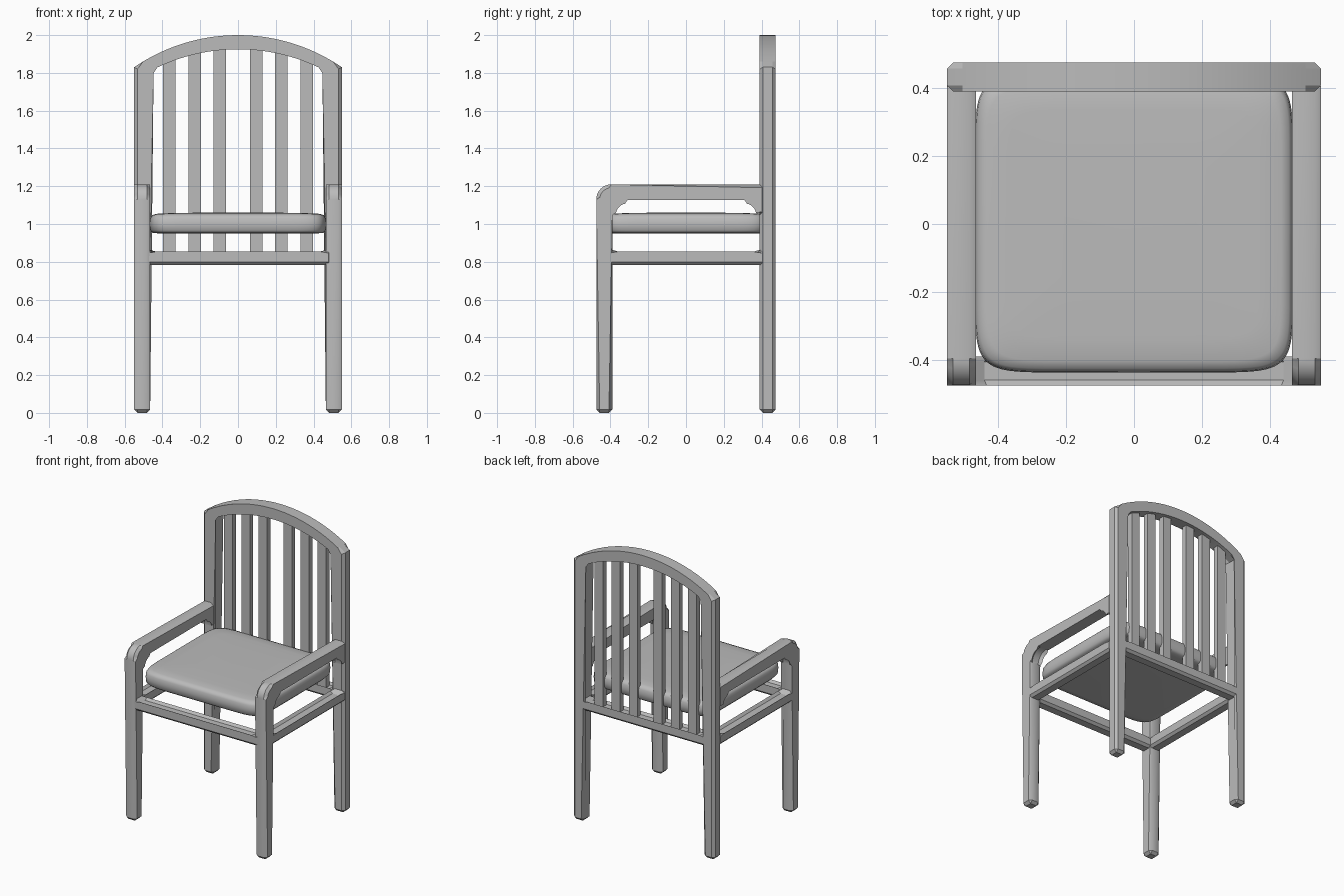
import bpy
import bmesh
from math import sin, cos, pi, radians, copysign

cube = bpy.data.objects.get("Cube")
if cube:
    bpy.data.objects.remove(cube, do_unlink=True)

GREY = (0.5, 0.5, 0.5, 1)
grey = bpy.data.materials.new("plain grey")
grey.use_nodes = True
grey.diffuse_color = GREY
grey.node_tree.nodes["Principled BSDF"].inputs["Base Color"].default_value = GREY

W, D = 0.55, 0.475        # half width and half depth of the frame
T = 0.085                 # thickness of legs and arms
WI, DI = W - T, D - T     # inner faces of the legs
CH = 0.018                # chamfer
RAIL_LOW, RAIL_TOP = 0.783, 0.838


def finish(name, bm, angle=30):
    bmesh.ops.recalc_face_normals(bm, faces=bm.faces)
    mesh = bpy.data.meshes.new(name)
    bm.to_mesh(mesh)
    bm.free()
    mesh.materials.append(grey)
    ob = bpy.data.objects.new(name, mesh)
    bpy.context.collection.objects.link(ob)
    bpy.ops.object.select_all(action="DESELECT")
    ob.select_set(True)
    bpy.context.view_layer.objects.active = ob
    bpy.ops.object.shade_smooth_by_angle(angle=radians(angle))
    return ob


def prism(name, outline, lo, hi, along, chamfer=CH):
    """Extrude a (horizontal, z) outline along x or y and chamfer its rims and feet."""
    bm = bmesh.new()

    def ring(d):
        return [bm.verts.new((d, h, z) if along == "x" else (h, d, z)) for h, z in outline]

    a, b = ring(lo), ring(hi)
    caps = [bm.faces.new(a), bm.faces.new(b)]
    rims = {e for f in caps for e in f.edges}
    for i in range(len(a)):
        j = (i + 1) % len(a)
        bm.faces.new((a[i], a[j], b[j], b[i]))
    feet = {e for e in bm.edges if e not in rims and e.verts[0].co.z < 0.001}
    if chamfer:
        bmesh.ops.bevel(bm, geom=list(rims | feet), offset=chamfer, segments=1,
                        affect="EDGES", clamp_overlap=False)
    return finish(name, bm)


def arc(cx, cz, r, start, end, n=8):
    angles = [radians(start + (end - start) * i / n) for i in range(n + 1)]
    return [(cx + r * cos(t), cz + r * sin(t)) for t in angles]


def bow(half, z_end, z_mid, n=24):
    """Shallow circular arch from -half to +half."""
    sag = z_mid - z_end
    r = (half * half + sag * sag) / (2 * sag)
    xs = [half * (2 * i / n - 1) for i in range(n + 1)]
    return [(x, z_mid - r + (r * r - x * x) ** 0.5) for x in xs]


# Back legs joined by the arched top
outer = [(-W, 0)] + bow(W, 1.83, 2.0) + [(W, 0)]
inner = [(WI, 0)] + bow(WI, 1.81, 1.925)[::-1] + [(-WI, 0)]
prism("back_frame", outer + inner, DI, D, "y")

# Front leg and arm in one piece, with rounded corners
END = DI + 0.03
R = 0.08
arm = [(-D, 0)]
arm += arc(-D + R, 1.21 - R, R, 180, 90)
arm += [(END, 1.21), (END, 1.127 - R)]
arm += arc(DI - R, 1.127 - R, R, 0, 90)
arm += arc(-DI + R, 1.127 - R, R, 90, 180)
arm += [(-DI, 0)]
for side, s in (("left", 1), ("right", -1)):
    prism(side + "_arm_and_front_leg", arm, *sorted((s * WI, s * W)), "x")


# Rails under the seat, flared where they meet the legs
def rail(half):
    e, g = half + 0.03, 0.025
    return [(-e, RAIL_LOW), (e, RAIL_LOW), (e, RAIL_TOP + g), (half, RAIL_TOP + g),
            (half - g, RAIL_TOP), (g - half, RAIL_TOP), (-half, RAIL_TOP + g), (-e, RAIL_TOP + g)]


prism("front_rail", rail(WI), -D, -DI, "y", 0.016)
prism("back_rail", rail(WI), DI, D, "y", 0.016)
for side, s in (("left", 1), ("right", -1)):
    prism(side + "_rail", rail(DI), *sorted((s * WI, s * W)), "x", 0.016)

# Back slats
for side, s in (("left", 1), ("right", -1)):
    for i, x in enumerate((0.097, 0.23, 0.363)):
        top = 1.95 - 0.4 * x * x
        box = [(s * x + dx, z) for dx, z in
               ((-0.033, 0.81), (0.033, 0.81), (0.033, top), (-0.033, top))]
        prism(f"{side}_slat_{i + 1}", box, 0.412, 0.45, "y", 0)

# Seat cushion: bowed rounded outline, stacked in rings
bm = bmesh.new()
N = 72
rings = []
for inset, z in ((0.05, 0.95), (0.015, 0.953), (0.003, 0.967), (0, 1.0), (0.003, 1.03),
                 (0.012, 1.046), (0.035, 1.054), (0.1, 1.057), (0.25, 1.06)):
    ring = []
    for i in range(N):
        t = 2 * pi * i / N
        x = copysign(abs(cos(t)) ** 0.22, cos(t)) * (0.468 - inset)
        y = copysign(abs(sin(t)) ** 0.22, sin(t)) * (0.437 - inset)
        ring.append(bm.verts.new((x, y, z)))
    rings.append(ring)
for a, b in zip(rings, rings[1:]):
    for i in range(N):
        j = (i + 1) % N
        bm.faces.new((a[i], a[j], b[j], b[i]))
bm.faces.new(rings[0])
bm.faces.new(rings[-1])
finish("seat_cushion", bm, 60)
